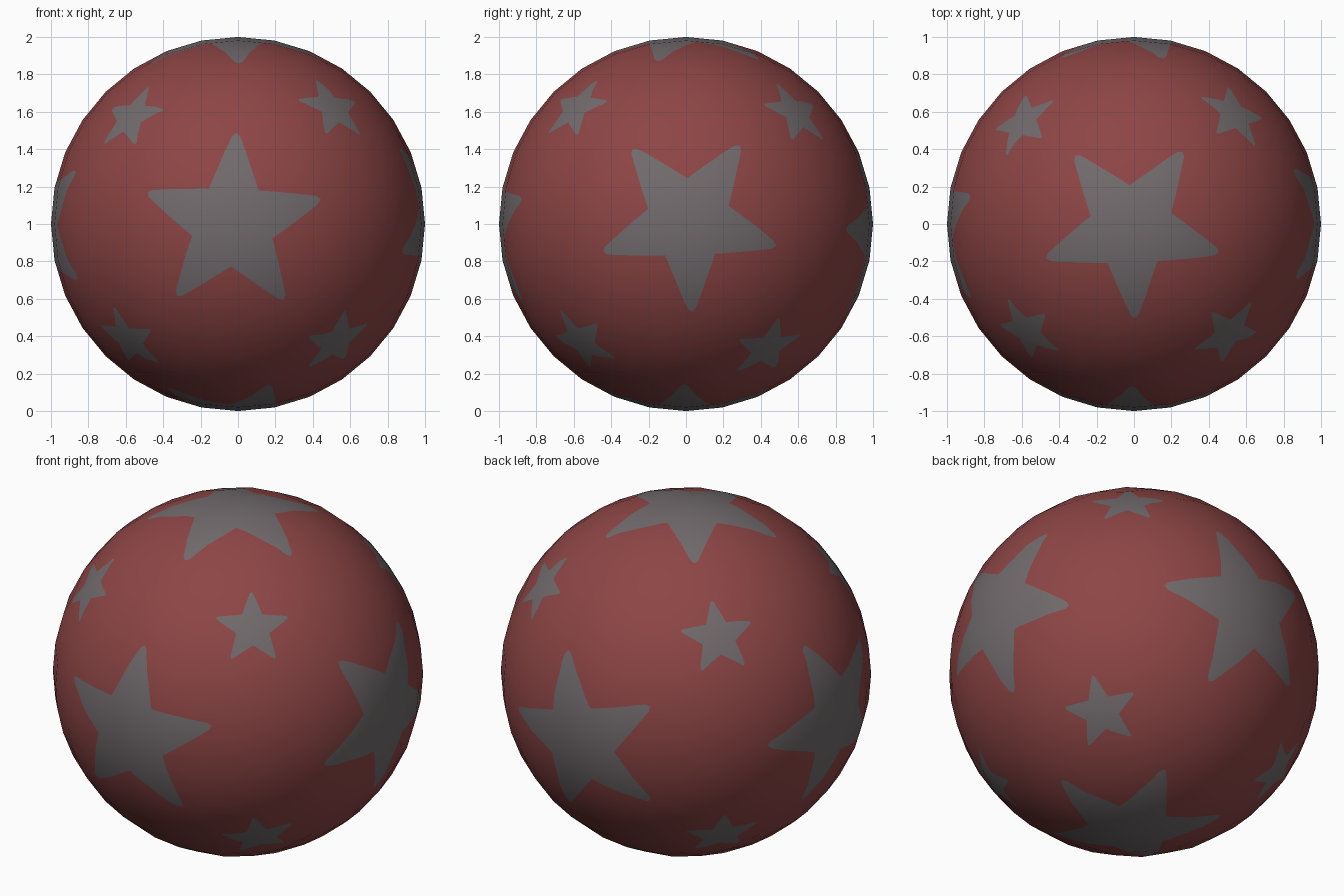
import bpy, bmesh, math
from mathutils import Vector

if "Cube" in bpy.data.objects:
    bpy.data.objects.remove(bpy.data.objects["Cube"])

def material(name, rgb):
    m = bpy.data.materials.new(name)
    m.diffuse_color = (*rgb, 1)
    m.use_nodes = True
    m.node_tree.nodes["Principled BSDF"].inputs["Base Color"].default_value = m.diffuse_color
    return m

RED, GREY = 0, 1
UP = Vector((0, 0, 1))

# Star list: centre direction, screen-up direction, radius, angle of one tip
BIG, SMALL = 0.49, 0.205
stars = [
    ((-.03, -1, 0), UP, BIG, 88),                # front
    ((1, .016, .02), UP, BIG, -88),              # right
    ((.02, 1, -.045), UP, BIG, 178.5),           # back
    ((-1, -.01, -.015), UP, BIG, 181),           # left
    ((-.015, -.02, 1), Vector((0, 1, 0)), BIG, -88),   # top
    ((.02, -.01, -1), Vector((0, -1, 0)), BIG, 0),     # bottom
    ((.51, -.59, .625), UP, SMALL, 88),
    ((-.57, -.57, .57), UP, SMALL, 89),
    ((.54, .59, .60), UP, SMALL, 90),
    ((-.60, .55, .58), UP, SMALL, 92),
    ((.53, -.56, -.63), UP, SMALL, 103),
    ((-.59, -.515, -.62), UP, SMALL, 86),
    ((.60, .44, -.67), UP, SMALL, 95),
    ((-.59, .51, -.625), UP, SMALL, 92),
]

def star_outline(centre, up, radius, tip):
    """Counter-clockwise star outline on the unit sphere, tips slightly blunt."""
    c = Vector(centre).normalized()
    right = up.cross(c).normalized()
    up = c.cross(right)
    pts = []
    for k in range(5):
        for da, s in ((-2.6, .965), (0, 1), (2.6, .965), (36, .465)):
            a, r = math.radians(tip + 72 * k + da), radius * s
            pts.append(c * math.sqrt(1 - r * r)
                       + (right * math.cos(a) + up * math.sin(a)) * r)
    return c, pts

# Ball: cube with an even 8 x 8 grid per side, blown up to a sphere
bm = bmesh.new()
bmesh.ops.create_cube(bm, size=2)
bmesh.ops.subdivide_edges(bm, edges=bm.edges[:], cuts=7, use_grid_fill=True)
for v in bm.verts:
    v.co = Vector([math.tan(x * math.pi / 4) for x in v.co]).normalized()

# Cut each star outline into the ball, then colour the faces inside it
for centre, up, radius, tip in stars:
    c, pts = star_outline(centre, up, radius, tip)
    wedges = [(c.cross(a), b.cross(c), a.cross(b).normalized())
              for a, b in zip(pts, pts[1:] + pts[:1])]
    reach = math.cos(math.asin(radius) + .03)

    def near():
        return [f for f in bm.faces
                if f.calc_center_median().dot(c) > 0
                and max(v.co.normalized().dot(c) for v in f.verts) > reach]

    for w0, w1, n in wedges:
        faces = [f for f in near()
                 if any(v.co.dot(w0) > -1e-5 for v in f.verts)
                 and any(v.co.dot(w1) > -1e-5 for v in f.verts)]
        geom = set(faces)
        for f in faces:
            geom.update(f.edges)
            geom.update(f.verts)
        bmesh.ops.bisect_plane(bm, geom=list(geom), dist=1e-6,
                               plane_co=(0, 0, 0), plane_no=n)
    for f in near():
        p = f.calc_center_median()
        if any(p.dot(w0) >= 0 and p.dot(w1) >= 0 and p.dot(n) > 0
               for w0, w1, n in wedges):
            f.material_index = GREY

# Smooth ball with round normals
for f in bm.faces:
    f.smooth = True
normals = [v.co.normalized() for v in bm.verts]
mesh = bpy.data.meshes.new("star_ball")
bm.to_mesh(mesh)
bm.free()
mesh.materials.append(material("dull red", (.27, .06, .06)))
mesh.materials.append(material("warm grey", (.165, .145, .15)))
mesh.normals_split_custom_set_from_vertices(normals)
ball = bpy.data.objects.new("star_ball", mesh)
ball.location.z = 1
bpy.context.collection.objects.link(ball)
